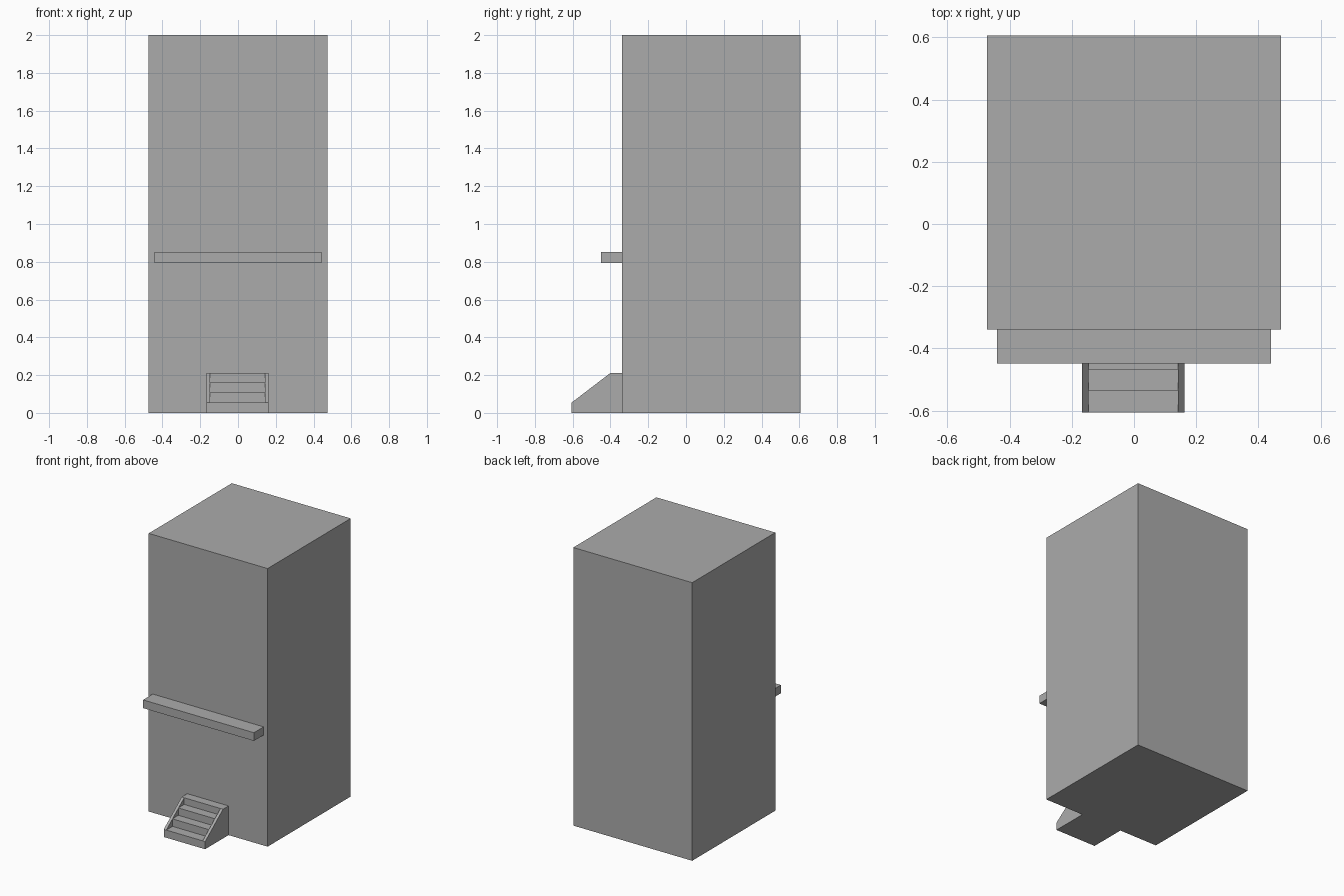
import bpy
import bmesh

cube = bpy.data.objects.get("Cube")
if cube:
    bpy.data.objects.remove(cube, do_unlink=True)

grey = bpy.data.materials.new("plain_grey")
grey.use_nodes = True
colour = (0.41, 0.41, 0.41, 1)
grey.diffuse_color = colour
grey.node_tree.nodes["Principled BSDF"].inputs["Base Color"].default_value = colour


def extrude_profile(name, profile, x0, x1):
    """Sweep a closed (y, z) outline along x."""
    bm = bmesh.new()
    face = bm.faces.new([bm.verts.new((x0, y, z)) for y, z in profile])
    swept = bmesh.ops.extrude_face_region(bm, geom=[face])["geom"]
    verts = [v for v in swept if isinstance(v, bmesh.types.BMVert)]
    bmesh.ops.translate(bm, verts=verts, vec=(x1 - x0, 0, 0))
    bmesh.ops.recalc_face_normals(bm, faces=bm.faces)
    mesh = bpy.data.meshes.new(name)
    bm.to_mesh(mesh)
    bm.free()
    mesh.materials.append(grey)
    obj = bpy.data.objects.new(name, mesh)
    bpy.context.collection.objects.link(obj)
    return obj


def box(name, x0, x1, y0, y1, z0, z1):
    return extrude_profile(name, [(y0, z0), (y1, z0), (y1, z1), (y0, z1)], x0, x1)


wall_y, front_y = -0.339, -0.605

# Tower block and the ledge across its front
box("building_body", -0.473, 0.473, wall_y, 0.605, 0, 2)
box("front_ledge", -0.441, 0.441, -0.449, wall_y, 0.794, 0.853)

# Entrance stairs: one stepped profile ending in a landing
tread_fronts = [front_y, -0.535, -0.468, -0.402]
tread_tops = [0.055, 0.109, 0.162, 0.21]
outline = [(wall_y, 0), (front_y, 0)]
for i, (y, z) in enumerate(zip(tread_fronts, tread_tops)):
    if i:
        outline.append((y, tread_tops[i - 1]))
    outline.append((y, z))
outline.append((wall_y, tread_tops[-1]))
extrude_profile("stair_steps", outline, -0.147, 0.142)

# Sloped walls on both sides of the stairs
cheek = [(wall_y, 0), (front_y, 0), (front_y, tread_tops[0]),
         (tread_fronts[-1], tread_tops[-1]), (wall_y, tread_tops[-1])]
extrude_profile("stair_wall_right", cheek, -0.167, -0.147)
extrude_profile("stair_wall_left", cheek, 0.142, 0.162)
